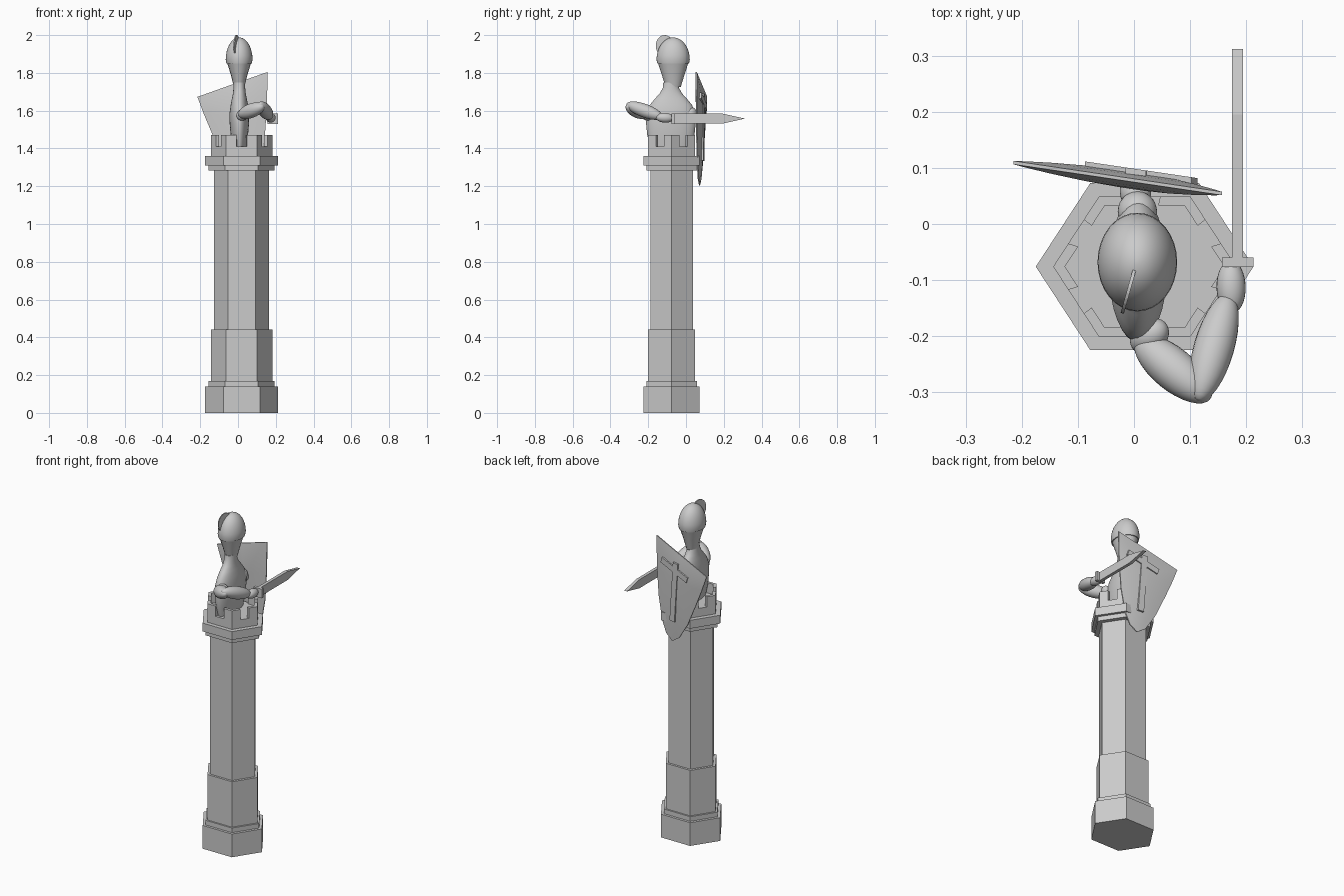
import bpy, bmesh, math
from mathutils import Vector, Matrix

if "Cube" in bpy.data.objects:
    bpy.data.objects.remove(bpy.data.objects["Cube"], do_unlink=True)

stone = bpy.data.materials.new("grey_stone")
stone.use_nodes = True
stone.diffuse_color = (0.6, 0.6, 0.6, 1)
stone.node_tree.nodes["Principled BSDF"].inputs["Base Color"].default_value = (0.6, 0.6, 0.6, 1)

TX, TY, SQUASH = 0.019, -0.076, 0.885      # tower axis and depth scale


def finish(name, bm, smooth=None):
    """Turn a bmesh into a named stone object."""
    bmesh.ops.recalc_face_normals(bm, faces=bm.faces[:])
    me = bpy.data.meshes.new(name)
    bm.to_mesh(me)
    bm.free()
    me.materials.append(stone)
    ob = bpy.data.objects.new(name, me)
    bpy.context.collection.objects.link(ob)
    if smooth:
        bpy.ops.object.select_all(action='DESELECT')
        ob.select_set(True)
        bpy.context.view_layer.objects.active = ob
        bpy.ops.object.shade_smooth_by_angle(angle=math.radians(smooth))
    return ob


def loft(name, rings, smooth=None):
    """Skin a list of point rings and cap both ends."""
    bm = bmesh.new()
    loops = [[bm.verts.new(p) for p in r] for r in rings]
    n = len(loops[0])
    for a, b in zip(loops, loops[1:]):
        for i in range(n):
            j = (i + 1) % n
            bm.faces.new((a[i], a[j], b[j], b[i]))
    bm.faces.new(loops[0][::-1])
    bm.faces.new(loops[-1])
    return finish(name, bm, smooth)


def oval(cx, cy, z, rx, ry, n=32):
    return [(cx + rx * math.cos(2 * math.pi * i / n),
             cy + ry * math.sin(2 * math.pi * i / n), z) for i in range(n)]


def hexagon(r, z):
    return oval(TX, TY, z, r, r * SQUASH, 6)


def limb(name, a, b, r):
    """Ellipsoid stretched between two points."""
    a, b = Vector(a), Vector(b)
    d = b - a
    m = (Matrix.Translation((a + b) / 2) @ d.to_track_quat('Z', 'Y').to_matrix().to_4x4()
         @ Matrix.Diagonal((r, r, d.length / 2, 1)))
    bm = bmesh.new()
    bmesh.ops.create_uvsphere(bm, u_segments=24, v_segments=16, radius=1, matrix=m)
    return finish(name, bm, 60)


def box(name, lo, hi):
    (x0, y0, z0), (x1, y1, z1) = lo, hi
    return loft(name, [[(x0, y0, z), (x1, y0, z), (x1, y1, z), (x0, y1, z)] for z in (z0, z1)])


# Tower: stacked hexagonal courses (radius, bottom, top)
courses = {
    "plinth": (0.194, 0, 0.14),
    "plinth_step": (0.175, 0.14, 0.168),
    "lower_shaft": (0.163, 0.168, 0.442),
    "upper_shaft": (0.146, 0.442, 1.283),
    "cornice_step": (0.175, 1.283, 1.31),
    "cornice": (0.194, 1.31, 1.36),
    "parapet_base": (0.163, 1.36, 1.41),
}
for name, (r, z0, z1) in courses.items():
    loft(name, [hexagon(r, z0), hexagon(r, z1)])

# Battlements: one folded merlon on each corner
outer = [Vector(p) for p in hexagon(0.163, 1.41)]
inner = [Vector(p) for p in hexagon(0.142, 1.41)]
for i in range(6):
    p, q = (i - 1) % 6, (i + 1) % 6
    ring = [outer[i].lerp(outer[p], 0.33), outer[i], outer[i].lerp(outer[q], 0.33),
            inner[i].lerp(inner[q], 0.33), inner[i], inner[i].lerp(inner[p], 0.33)]
    loft("merlon", [ring, [v + Vector((0, 0, 0.062)) for v in ring]])

# Torso with neck: (height, half width, half depth)
BX, BY = 0.007, -0.08
torso = [(1.4, 0.036, 0.105), (1.47, 0.046, 0.125), (1.53, 0.051, 0.131), (1.585, 0.052, 0.129),
         (1.63, 0.046, 0.112), (1.665, 0.039, 0.083), (1.69, 0.034, 0.06),
         (1.72, 0.031, 0.043), (1.75, 0.03, 0.04)]
loft("torso", [oval(BX, BY, z, rx, ry) for z, rx, ry in torso], 50)

# Helmet: tapered face guard and rounded skull
HX, HY = 0.006, -0.068
guard = [(1.725, 0.028, 0.04), (1.79, 0.044, 0.06), (1.858, 0.065, 0.082)]
loft("face_guard", [oval(HX, HY, z, rx, ry, 16) for z, rx, ry in guard], 30)
skull = [oval(HX, HY, 1.85, 0.067, 0.084)]
for k in range(9):
    a = math.radians(k * 10.8)
    skull.append(oval(HX, HY, 1.87 + 0.118 * math.sin(a),
                      0.071 * math.cos(a), 0.088 * math.cos(a)))
loft("helmet_skull", skull, 45)

# Helmet crest: thin upright disc leaning off the back of the skull
side = Vector((0.96, -0.27, 0)) * 0.003
back = Vector((-0.27, -0.96, 0))
centre = Vector((-0.008, -0.113, 1.943))
disc = [centre + back * 0.048 * math.cos(t) + Vector((0, 0, 0.057 * math.sin(t)))
        for t in [2 * math.pi * i / 28 for i in range(28)]]
loft("helmet_crest", [[p - side for p in disc], [p + side for p in disc]])

# Sword arm and shield arm
limb("right_shoulder", (0.0, -0.22, 1.56), (0.055, -0.18, 1.6), 0.03)
limb("right_upper_arm", (0.005, -0.205, 1.575), (0.135, -0.312, 1.625), 0.038)
limb("right_forearm", (0.115, -0.315, 1.635), (0.17, -0.125, 1.565), 0.036)
limb("right_hand", (0.174, -0.16, 1.565), (0.172, -0.065, 1.56), 0.026)
limb("left_shoulder", (0.006, -0.01, 1.6), (0.006, 0.055, 1.57), 0.035)
limb("left_forearm", (0.005, 0.03, 1.58), (0.0, 0.085, 1.54), 0.028)

# Sword: cross guard and pointed blade
box("sword_guard", (0.157, -0.077, 1.53), (0.213, -0.06, 1.585))
blade = [(-0.07, 1.532), (0.195, 1.532), (0.312, 1.558), (0.195, 1.584), (-0.07, 1.584)]
loft("sword_blade", [[(x, y, z) for y, z in blade] for x in (0.175, 0.194)])


# Shield: heater outline on a slanted plane, swelling toward its middle
def on_shield(x, z, off=0.0):
    return Vector((x, 0.082 - 0.148 * (x + 0.03) + off, z))


outline = [(-0.215, 1.673), (-0.03, 1.739), (0.157, 1.805), (0.153, 1.62), (0.141, 1.45),
           (0.115, 1.31), (0.085, 1.24), (0.04, 1.205), (-0.012, 1.24), (-0.075, 1.34),
           (-0.14, 1.485), (-0.18, 1.58)]
CX, CZ = 0.0, 1.58


def shield_ring(s, sign):
    off = sign * (0.003 + 0.013 * (1 - s * s))
    return [on_shield(CX + (x - CX) * s, CZ + (z - CZ) * s, off) for x, z in outline]


steps = (0.1, 0.4, 0.7, 0.9, 1.0)
loft("shield", [shield_ring(s, -1) for s in steps] + [shield_ring(s, 1) for s in steps[::-1]], 40)


# Raised cross on the outer shield face
def strip(name, a, b, width):
    a, b = Vector(a), Vector(b)
    n = (b - a).orthogonal().normalized() * width / 2
    quad = [a + n, b + n, b - n, a - n]
    loft(name, [[on_shield(p.x, p.y, o) for p in quad] for o in (0.006, 0.021)])


strip("cross_bar", (-0.082, 1.615), (0.108, 1.68), 0.034)
strip("cross_stem", (0.003, 1.69), (0.028, 1.335), 0.036)
